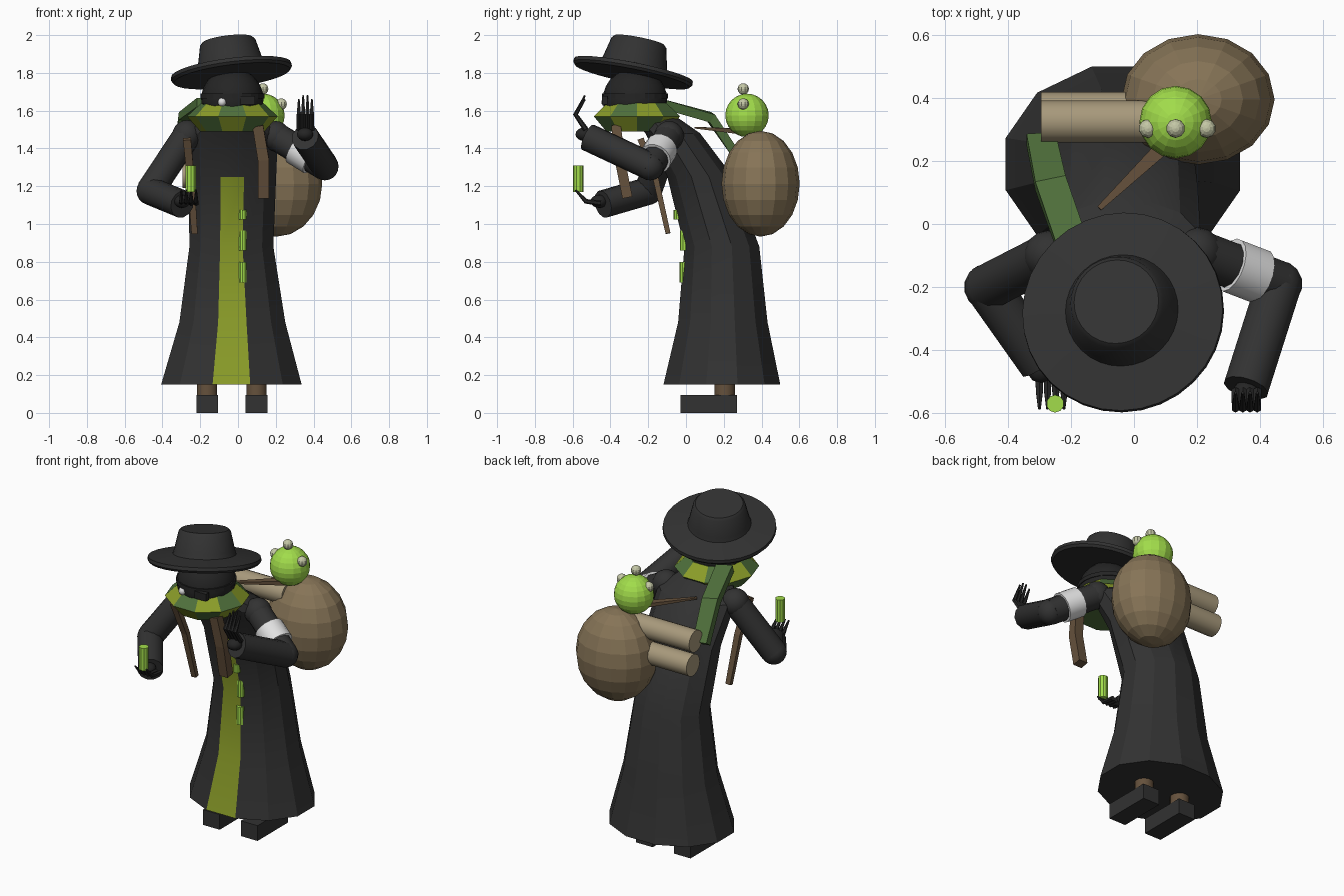
import bpy, bmesh, math
from mathutils import Vector, Matrix

cube = bpy.data.objects.get("Cube")
if cube:
    bpy.data.objects.remove(cube, do_unlink=True)


def colour(name, r, g, b):
    m = bpy.data.materials.new(name)
    m.use_nodes = True
    m.diffuse_color = (r, g, b, 1)
    bsdf = next(n for n in m.node_tree.nodes if n.type == 'BSDF_PRINCIPLED')
    bsdf.inputs["Base Color"].default_value = (r, g, b, 1)
    bsdf.inputs["Roughness"].default_value = 0.9
    return m


COAT = colour("coat black", .032, .032, .032)
SKIN = colour("shadow black", .018, .018, .018)
OLIVE = colour("olive", .26, .34, .022)
GREEN = colour("scarf green", .08, .165, .045)
LIME = colour("lime", .36, .72, .07)
PALE = colour("pale khaki", .55, .57, .38)
SACK = colour("sack brown", .24, .175, .095)
TAN = colour("roll tan", .39, .32, .2)
LEATHER = colour("leather brown", .13, .082, .045)
WHITE = colour("white", .75, .75, .75)


def finish(name, bm, mats, smooth=None):
    bmesh.ops.recalc_face_normals(bm, faces=bm.faces)
    me = bpy.data.meshes.new(name)
    bm.to_mesh(me)
    bm.free()
    ob = bpy.data.objects.new(name, me)
    bpy.context.collection.objects.link(ob)
    for m in mats:
        me.materials.append(m)
    if smooth:
        bpy.ops.object.select_all(action='DESELECT')
        ob.select_set(True)
        bpy.context.view_layer.objects.active = ob
        bpy.ops.object.shade_smooth_by_angle(angle=math.radians(smooth))
    return ob


def loft(name, rings, mats, rule=None, smooth=None):
    """Skin a list of point rings; rule(row, column) picks the material."""
    bm = bmesh.new()
    vs = [[bm.verts.new(p) for p in ring] for ring in rings]
    n = len(vs[0])
    for i in range(len(vs) - 1):
        for j in range(n):
            k = (j + 1) % n
            f = bm.faces.new((vs[i][j], vs[i][k], vs[i + 1][k], vs[i + 1][j]))
            f.material_index = rule(i, j) if rule else 0
    bm.faces.new(vs[0])
    bm.faces.new(vs[-1])
    return finish(name, bm, mats, smooth)


def ellipse(x, y, z, rx, ry, sides, start=0.0):
    angles = [math.radians(start) + math.tau * k / sides for k in range(sides)]
    return [Vector((x + rx * math.cos(a), y + ry * math.sin(a), z)) for a in angles]


def tube(name, pts, radii, mat, sides=12, flat=1.0, hint=(1, 0, 0), smooth=35):
    """Sweep a polygon along points; flat squeezes it across the hint direction."""
    pts = [Vector(p) for p in pts]
    rings = []
    for i, p in enumerate(pts):
        t = (pts[min(i + 1, len(pts) - 1)] - pts[max(i - 1, 0)]).normalized()
        u = Vector(hint)
        u = (u - t * u.dot(t)).normalized()
        v = t.cross(u)
        angles = [math.tau * (k + .5) / sides for k in range(sides)]
        rings.append([p + u * radii[i] * math.cos(a) + v * radii[i] * flat * math.sin(a)
                      for a in angles])
    return loft(name, rings, [mat], smooth=smooth)


def ball(name, loc, size, mat, seg=16, rows=10, smooth=None):
    bm = bmesh.new()
    bmesh.ops.create_uvsphere(bm, u_segments=seg, v_segments=rows, radius=1)
    bm.transform(Matrix.Translation(loc) @ Matrix.Diagonal((*size, 1)))
    return finish(name, bm, [mat], smooth)


def box(name, loc, size, mat):
    bm = bmesh.new()
    bmesh.ops.create_cube(bm, size=1)
    bm.transform(Matrix.Translation(loc) @ Matrix.Diagonal((*size, 1)))
    return finish(name, bm, [mat])


# Long coat with a coloured front panel
coat_rows = [(-.035, .19, .15, .385, .32), (-.03, .195, .48, .29, .245),
             (-.035, .19, .88, .23, .205), (-.03, .075, 1.25, .24, .18),
             (-.03, -.07, 1.48, .25, .15), (-.03, -.17, 1.57, .14, .12)]
loft("coat", [ellipse(*r, 12, -105) for r in coat_rows], [COAT, OLIVE],
     lambda i, j: 1 if j == 0 and i < 3 else 0, smooth=20)

# Legs and feet
for side, x in (("right", -.163), ("left", .098)):
    tube(side + "_leg", [(x, .205, .08), (x, .205, .3)], [.055, .055], LEATHER)
    box(side + "_foot", (x, .12, .0475), (.115, .3, .095), COAT)

# Head with eye and eye patch
ball("head", (-.03, -.27, 1.66), (.165, .17, .165), SKIN, 20, 14, smooth=40)
ball("eye", (-.085, -.425, 1.645), (.023, .023, .023), WHITE, 10, 8, smooth=60)
box("eye_patch", (.05, -.43, 1.655), (.08, .03, .045), SKIN)
loft("patch_band", [ellipse(-.03, -.27, z, .169, .174, 20) for z in (1.665, 1.69)], [SKIN])

# Tilted wide-brimmed hat
tilt = Vector((0, 0, 1)).rotation_difference(Vector((-.125, .2, 1)))
hat_profile = [(.12, -.02), (.31, -.022), (.322, -.008), (.32, .012), (.18, .03),
               (.172, .055), (.148, .158), (.135, .172)]
hat_centre = Vector((-.035, -.28, 1.805))
loft("hat", [[hat_centre + tilt @ p for p in ellipse(0, 0, z, r, r, 32)]
             for r, z in hat_profile], [COAT], smooth=30)

# Patchwork scarf and its trailing tail
scarf_rows = [(.17, 1.49), (.24, 1.57), (.165, 1.64)]
loft("scarf", [ellipse(-.03, -.26, z, r, r, 10, -108) for r, z in scarf_rows],
     [GREEN, OLIVE], lambda i, j: (i + j + 1) % 2)
tube("scarf_tail", [(-.17, -.14, 1.64), (-.265, .13, 1.565), (-.295, .27, 1.36)],
     [.07, .07, .065], GREEN, 4, .5, smooth=None)

# Arms: shoulder, elbow and wrist points
arms = {"right": [(-.27, -.1, 1.47), (-.465, -.2, 1.175), (-.295, -.44, 1.105)],
        "left": [(.2, -.09, 1.465), (.46, -.19, 1.305), (.355, -.52, 1.46)]}
for side, (shoulder, elbow, wrist) in arms.items():
    ball(side + "_shoulder", shoulder, (.08, .08, .08), COAT, 14, 10, smooth=40)
    ball(side + "_elbow", elbow, (.074, .074, .074), COAT, 14, 10, smooth=40)
    tube(side + "_upper_arm", [shoulder, elbow], [.075, .075], COAT, hint=(0, 0, 1))
    tube(side + "_forearm", [elbow, wrist], [.074, .074], COAT, hint=(0, 0, 1))
    ball(side + "_palm", Vector(wrist) + Vector((0, -.02, .015)), (.045, .045, .035),
         SKIN, 10, 8, smooth=40)

# White armband
shoulder, elbow = (Vector(p) for p in arms["left"][:2])
tube("armband", [shoulder.lerp(elbow, .4), shoulder.lerp(elbow, .75)], [.088, .088],
     WHITE, 16, hint=(0, 0, 1))

# Thin curled fingers
for k in range(4):
    xr, xl = -.3 + k * .026, .322 + k * .023
    tube("right_finger", [(xr, -.45, 1.11), (xr, -.53, 1.12), (xr, -.585, 1.18)],
         [.015, .013, .005], SKIN, 6)
    tip = 1.68 if k in (1, 2) else 1.66
    tube("left_finger", [(xl, -.53, 1.5), (xl, -.585, 1.58), (xl, -.535, tip)],
         [.015, .013, .005], SKIN, 6)

# Held vial and vials hanging on the coat
vials = [(-.25, -.57, 1.17, 1.31, .028), (.025, -.045, 1.025, 1.075, .02),
         (.025, -.01, .86, .965, .022), (.025, -.012, .69, .8, .022)]
for x, y, low, high, r in vials:
    tube("vial", [(x, y, low), (x, y, high)], [r, r], LIME, 10)

# Sack, bed rolls and the stick tied to the load
ball("sack", (.203, .395, 1.213), (.243, .207, .28), SACK, 16, 10)
for name, y, z in (("upper_roll", .325, 1.395), ("lower_roll", .352, 1.255)):
    tube(name, [(-.295, y, z), (.12, y, z)], [.067, .067], TAN, 14, hint=(0, 0, 1))
tube("stick", [(.15, .3, 1.49), (-.11, .05, 1.51)], [.04, .012], LEATHER, 4, .5,
     hint=(1, -1, 0), smooth=None)

# Green creature with knobs riding on the sack
ball("creature", (.132, .323, 1.575), (.115, .115, .115), LIME, 16, 12)
for x, z in ((.045, 1.635), (.132, 1.715), (.23, 1.635)):
    ball("creature_knob", (x, .303, z), (.03, .03, .03), PALE, 10, 8)

# Loose leather straps on the chest
tube("left_strap", [(.105, -.37, 1.52), (.135, -.35, 1.34), (.135, -.31, 1.14)],
     [.04, .042, .042], LEATHER, 4, .9, smooth=None)
tube("right_strap", [(-.27, -.24, 1.45), (-.25, -.16, 1.24), (-.23, -.095, .95)],
     [.03, .027, .023], LEATHER, 4, .8, smooth=None)
